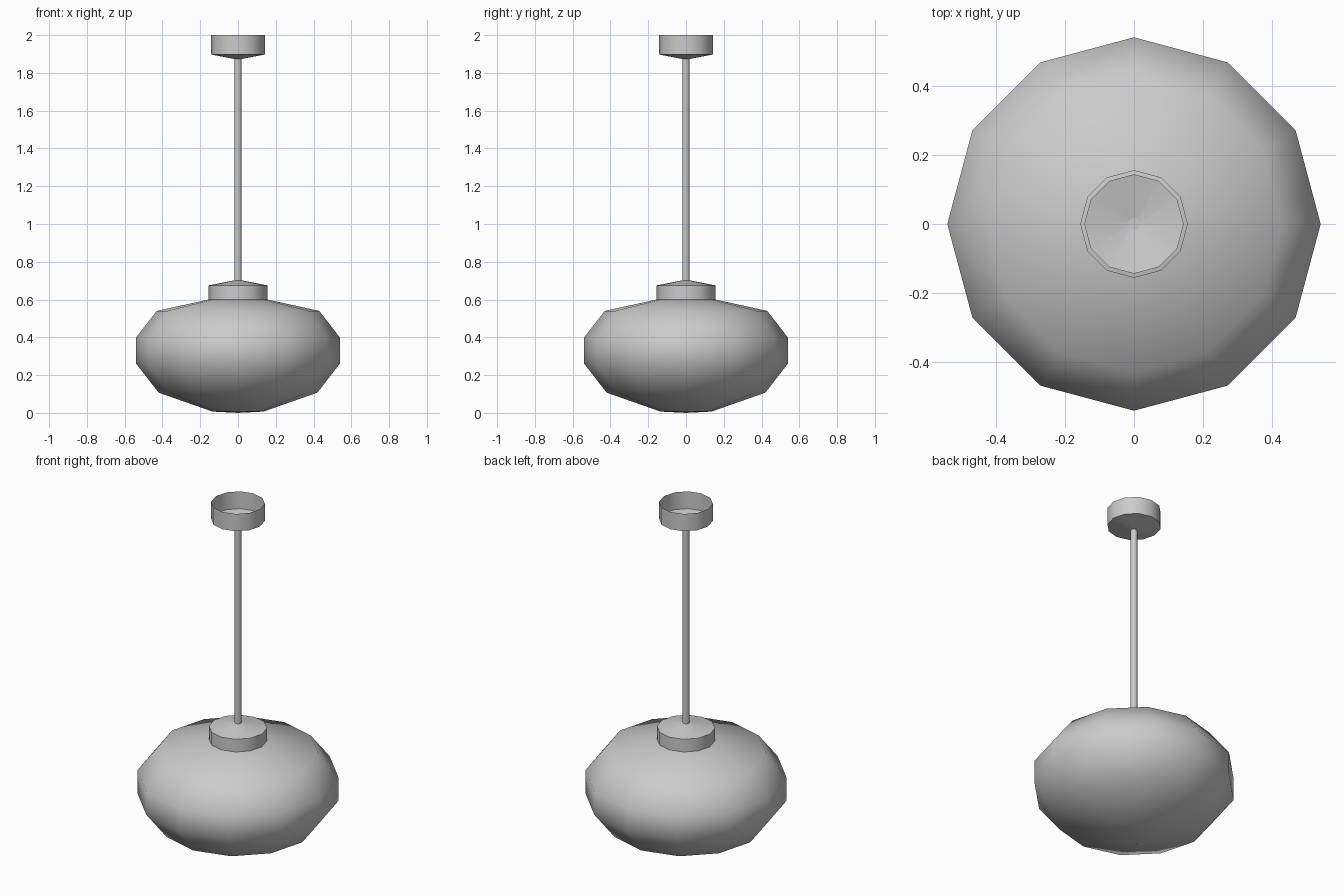
import bpy, bmesh, math

if "Cube" in bpy.data.objects:
    bpy.data.objects.remove(bpy.data.objects["Cube"])

SIDES = 12


def lathe(name, profile, angle=45):
    """Revolve (radius, z) points around z; radius 0 makes a pole."""
    bm = bmesh.new()
    rings = []
    for r, z in profile:
        if r == 0:
            rings.append([bm.verts.new((0, 0, z))] * SIDES)
        else:
            rings.append([bm.verts.new((r * math.cos(2 * math.pi * i / SIDES),
                                        r * math.sin(2 * math.pi * i / SIDES), z))
                          for i in range(SIDES)])
    for a, b in zip(rings, rings[1:]):
        for i in range(SIDES):
            j = (i + 1) % SIDES
            corners = list(dict.fromkeys((a[i], a[j], b[j], b[i])))
            bm.faces.new(corners)
    mesh = bpy.data.meshes.new(name)
    bm.to_mesh(mesh)
    bm.free()
    obj = bpy.data.objects.new(name, mesh)
    bpy.context.collection.objects.link(obj)
    bpy.ops.object.select_all(action='DESELECT')
    obj.select_set(True)
    bpy.context.view_layer.objects.active = obj
    bpy.ops.object.shade_smooth_by_angle(angle=math.radians(angle))
    return obj


# Rounded globe shade
lathe("lamp_shade", [(0, 0), (0.135, 0.007), (0.42, 0.107), (0.541, 0.263),
                     (0.541, 0.397), (0.43, 0.54), (0.156, 0.60)])

# Collar on top of the shade
lathe("shade_collar", [(0.156, 0.60), (0.156, 0.675), (0.018, 0.702)])

# Hanging rod
lathe("hanging_rod", [(0.018, 0.702), (0.018, 1.873), (0, 1.873)])

# Ceiling cup, open at the top
lathe("ceiling_cup", [(0.018, 1.873), (0.144, 1.898), (0.144, 2.0)])
